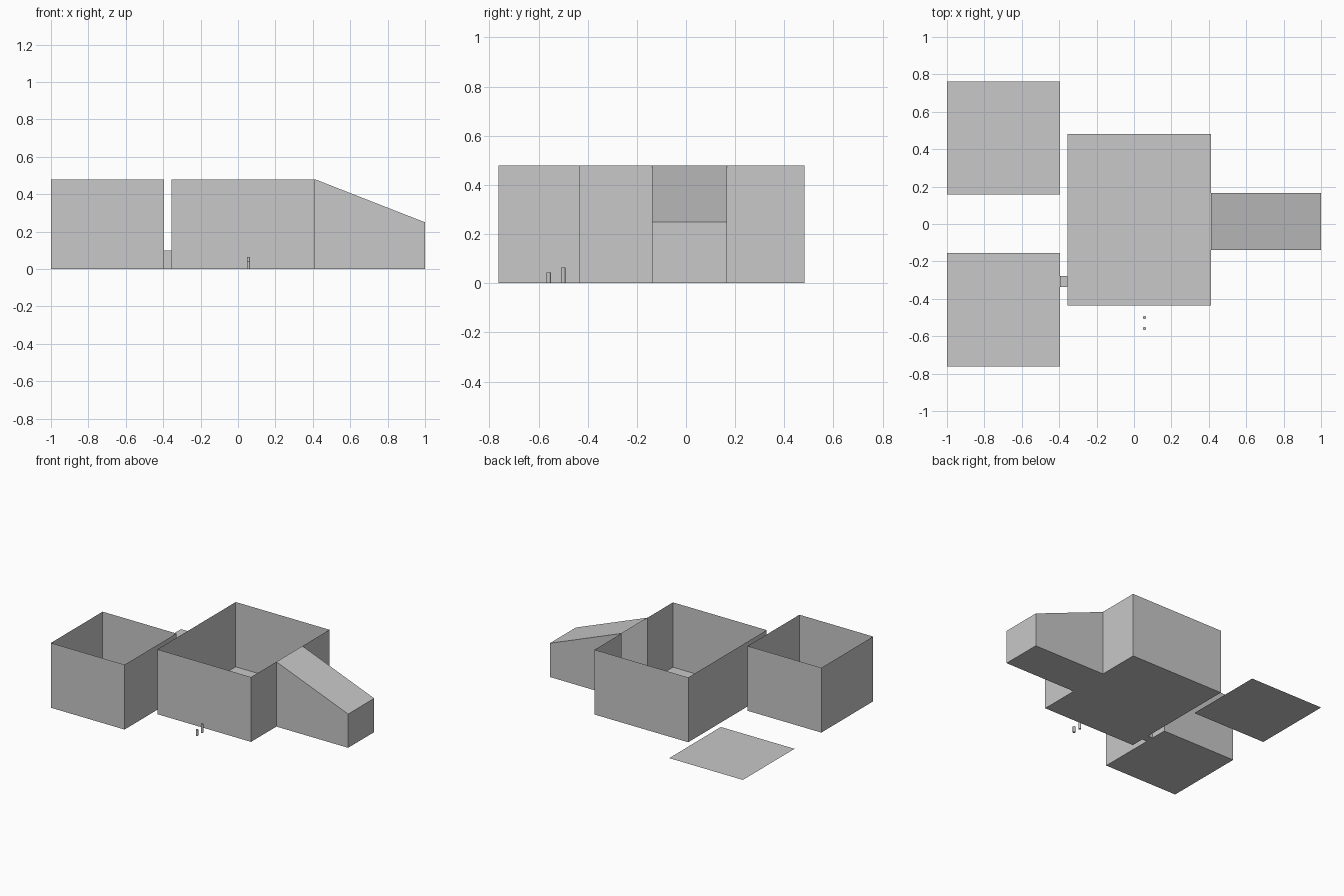
import bpy
import bmesh

if "Cube" in bpy.data.objects:
    bpy.data.objects.remove(bpy.data.objects["Cube"])

H = 0.48            # wall height
DOOR_H = 0.10       # passage height
END_H = 0.25        # low end of the sloping wing

grey = bpy.data.materials.new("plain_grey")
grey.diffuse_color = (0.58, 0.58, 0.58, 1)
grey.use_nodes = True
grey.node_tree.nodes["Principled BSDF"].inputs["Base Color"].default_value = grey.diffuse_color


def build(name, faces):
    """Thin-shell object from a few polygons."""
    bm = bmesh.new()
    for f in faces:
        bm.faces.new([bm.verts.new(p) for p in f])
    bmesh.ops.remove_doubles(bm, verts=bm.verts, dist=1e-5)
    me = bpy.data.meshes.new(name)
    bm.to_mesh(me)
    bm.free()
    me.materials.append(grey)
    ob = bpy.data.objects.new(name, me)
    bpy.context.collection.objects.link(ob)
    return ob


def wall(p, q, z0=0.0, z1=H, z2=None):
    """Upright panel from plan point p to q; z2 is the top height at q."""
    z2 = z1 if z2 is None else z2
    return [(*p, z0), (*q, z0), (*q, z2), (*p, z1)]


def floor(x0, x1, y0, y1, z=0.0):
    c = [(x0, y0, z), (x0, y1, z), (x1, y1, z), (x1, y0, z)]
    return c if z == 0 else c[::-1]


def door_wall(p, q, a, b):
    """Wall with a low door opening between plan points a and b."""
    return [wall(p, a), wall(a, b, DOOR_H), wall(b, q)]


# plan dimensions
RX0, RX1 = -1.0, -0.396          # side rooms
RY0, RY1 = -0.762, -0.156
MX0, MX1, MY0, MY1 = -0.356, 0.412, -0.436, 0.482   # main hall
WY0, WY1 = -0.139, 0.166         # sloping wing
DY0, DY1 = -0.337, -0.278        # passage

# open-topped side room
build("side_room", [
    floor(RX0, RX1, RY0, RY1),
    wall((RX0, RY0), (RX1, RY0)),
    *door_wall((RX1, RY0), (RX1, RY1), (RX1, DY0), (RX1, DY1)),
    wall((RX1, RY1), (RX0, RY1)),
    wall((RX0, RY1), (RX0, RY0)),
])

# bare floor slab behind the side room
build("back_floor", [floor(RX0, RX1, 0.158, 0.762)])

# open-topped main hall, open towards the wing
build("main_hall", [
    floor(MX0, MX1, MY0, MY1),
    wall((MX0, MY0), (MX1, MY0)),
    wall((MX1, MY0), (MX1, WY0)),
    wall((MX1, WY1), (MX1, MY1)),
    wall((MX1, MY1), (MX0, MY1)),
    *door_wall((MX0, MY1), (MX0, MY0), (MX0, DY1), (MX0, DY0)),
])

# wing with a sloping roof
build("sloping_wing", [
    floor(MX1, 1.0, WY0, WY1),
    wall((MX1, WY0), (1.0, WY0), 0, H, END_H),
    wall((1.0, WY0), (1.0, WY1), 0, END_H),
    wall((1.0, WY1), (MX1, WY1), 0, END_H, H),
    [(MX1, WY0, H), (1.0, WY0, END_H), (1.0, WY1, END_H), (MX1, WY1, H)],
])

# low passage between side room and main hall
build("passage", [
    floor(RX1, MX0, DY0, DY1),
    floor(RX1, MX0, DY0, DY1, DOOR_H),
    wall((RX1, DY0), (MX0, DY0), 0, DOOR_H),
    wall((MX0, DY1), (RX1, DY1), 0, DOOR_H),
])

# two small posts in front of the hall
for name, y, h in (("tall_post", -0.50, 0.064), ("short_post", -0.559, 0.043)):
    bpy.ops.mesh.primitive_cylinder_add(vertices=16, radius=0.009, depth=h,
                                        location=(0.056, y, h / 2))
    post = bpy.context.object
    post.name = name
    post.data.materials.append(grey)
    bpy.ops.object.shade_smooth_by_angle()
